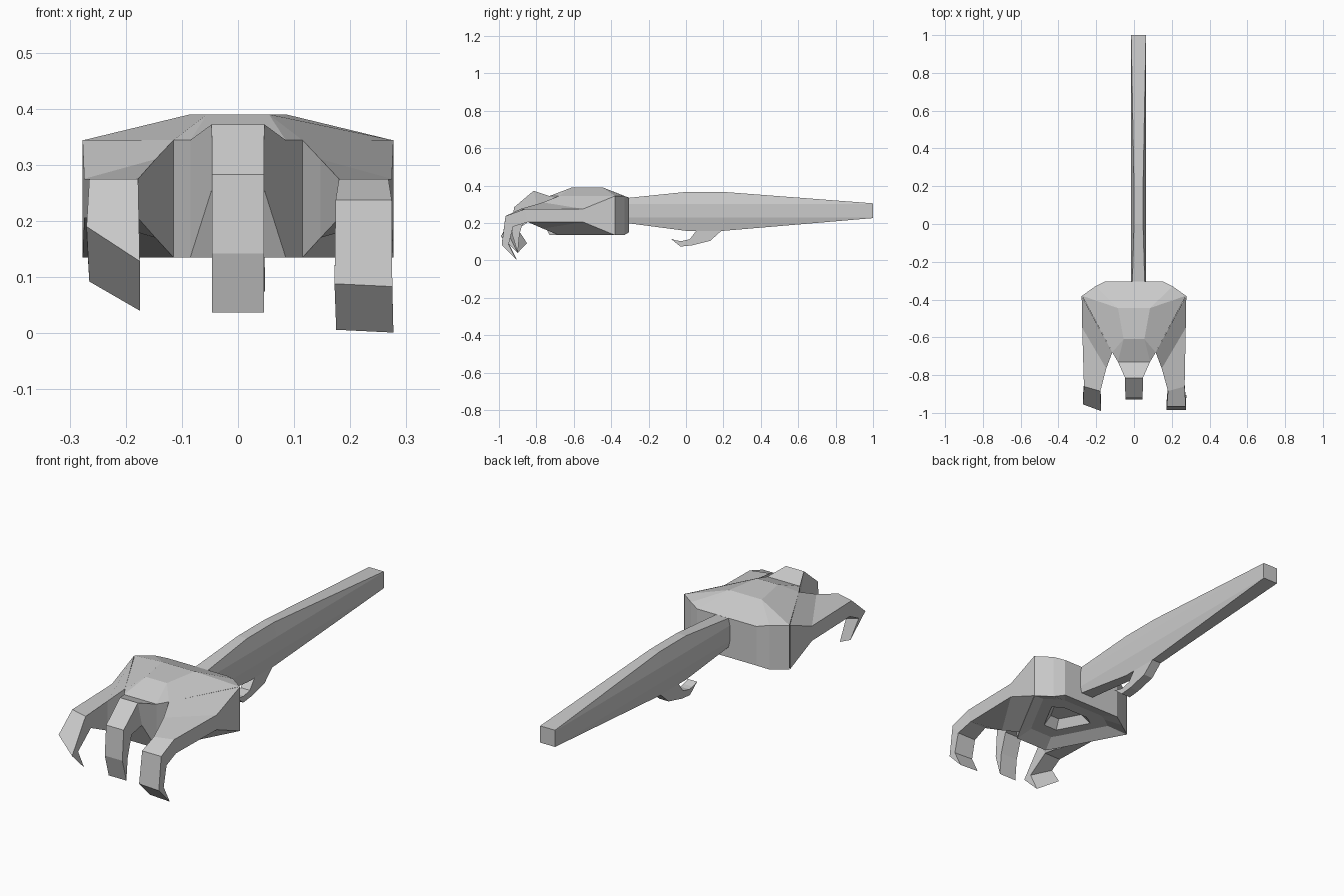
import bpy, bmesh

if "Cube" in bpy.data.objects:
    bpy.data.objects.remove(bpy.data.objects["Cube"])


def loft(name, rings):
    """Skin a list of equal-length closed rings, cap the ends, weld collapsed points."""
    bm = bmesh.new()
    vs = [[bm.verts.new(p) for p in r] for r in rings]
    n = len(vs[0])
    for a, b in zip(vs, vs[1:]):
        for i in range(n):
            j = (i + 1) % n
            bm.faces.new((a[i], a[j], b[j], b[i]))
    bm.faces.new(vs[0])
    bm.faces.new(vs[-1])
    bmesh.ops.remove_doubles(bm, verts=bm.verts, dist=0.0005)
    bmesh.ops.recalc_face_normals(bm, faces=bm.faces)
    me = bpy.data.meshes.new(name)
    bm.to_mesh(me)
    bm.free()
    ob = bpy.data.objects.new(name, me)
    bpy.context.collection.objects.link(ob)
    return ob


def mirrored(half):
    return half + [(-x, y, z) for x, y, z in reversed(half)]


# Palm: hollowed underside, vertical walls, raised top plate
outline = [(.155, -.305), (.205, -.33), (.275, -.38), (.115, -.68), (.085, -.73)]


def hollow(s, z):
    return mirrored([(x * s, -.5 + (y + .5) * s, z) for x, y in outline])


bottom = mirrored([(x, y, .15 if i == 0 else .135) for i, (x, y) in enumerate(outline)])
rim = mirrored([(x, y, .335 if i == 0 else .344) for i, (x, y) in enumerate(outline)])
plate = mirrored([(.085, -.445, .39)] * 3 + [(.055, -.61, .39)] * 2)
loft("palm", [hollow(.28, .205), hollow(.42, .165), hollow(.7, .165), bottom, rim, plate])


# Fingers: each side profile row is (x, y_outer, z_outer, y_inner, z_inner)
def finger(name, side_a, side_b):
    rings = []
    for (xa, y1, z1, y2, z2), (xb, y3, z3, y4, z4) in zip(side_a, side_b):
        rings.append([(xa, y1, z1), (xb, y3, z3), (xb, y4, z4), (xa, y2, z2)])
    return loft(name, rings)


def side_root(s):
    outer = [(s * .277, -.38, .344, -.38, .135), (s * .274, -.55, .275, -.55, .205)]
    inner = [(s * .115, -.68, .344, -.68, .135), (s * .147, -.765, .31, -.765, .17)]
    return outer, inner


# Right finger
o, i = side_root(1)
finger("right_finger",
       o + [(.268, -.86, .275, -.845, .205), (.274, -.965, .237, -.925, .18),
            (.275, -.985, .083, -.948, .085), (.277, -.905, .001, -.905, .001)],
       i + [(.18, -.885, .275, -.845, .205), (.174, -.965, .237, -.925, .18),
            (.172, -.985, .088, -.948, .09), (.175, -.905, .006, -.905, .006)])

# Left finger, twisted at the tip
o, i = side_root(-1)
finger("left_finger",
       o + [(-.265, -.86, .275, -.845, .205), (-.27, -.955, .19, -.905, .175),
            (-.265, -.85, .092, -.85, .092)],
       i + [(-.178, -.885, .275, -.845, .205), (-.175, -.99, .128, -.945, .132),
            (-.175, -.9, .04, -.9, .04)])

# Middle finger
profile = [(.085, -.73, .344, -.73, .135), (.047, -.815, .372, -.785, .255),
           (.046, -.92, .283, -.86, .24), (.046, -.93, .142, -.89, .142),
           (.046, -.9, .037, -.9, .037)]
finger("middle_finger", profile, [(-p[0], *p[1:]) for p in profile])


# Forearm bar: octagonal in the middle, square at the end
def bar_ring(y, top, bot, w):
    c = .024
    right = [(c + w, top), (c + .04, .302), (c + .04, .228), (c + w, bot)]
    left = [(2 * c - x, z) for x, z in reversed(right)]
    return [(x, y, z) for x, z in right + left]


loft("forearm_bar", [bar_ring(-.32, .333, .2, .033), bar_ring(0, .366, .158, .024),
                     bar_ring(.2, .366, .158, .024), bar_ring(1, .305, .226, .039)])

# Hook under the bar
hook = [(.197, .165, .06, .165), (.13, .105, .02, .113),
        (.03, .08, -.025, .103), (-.03, .074, -.05, .106), (-.083, .117, -.083, .117)]
finger("trigger_hook", [(.048, *h) for h in hook], [(0, *h) for h in hook])
